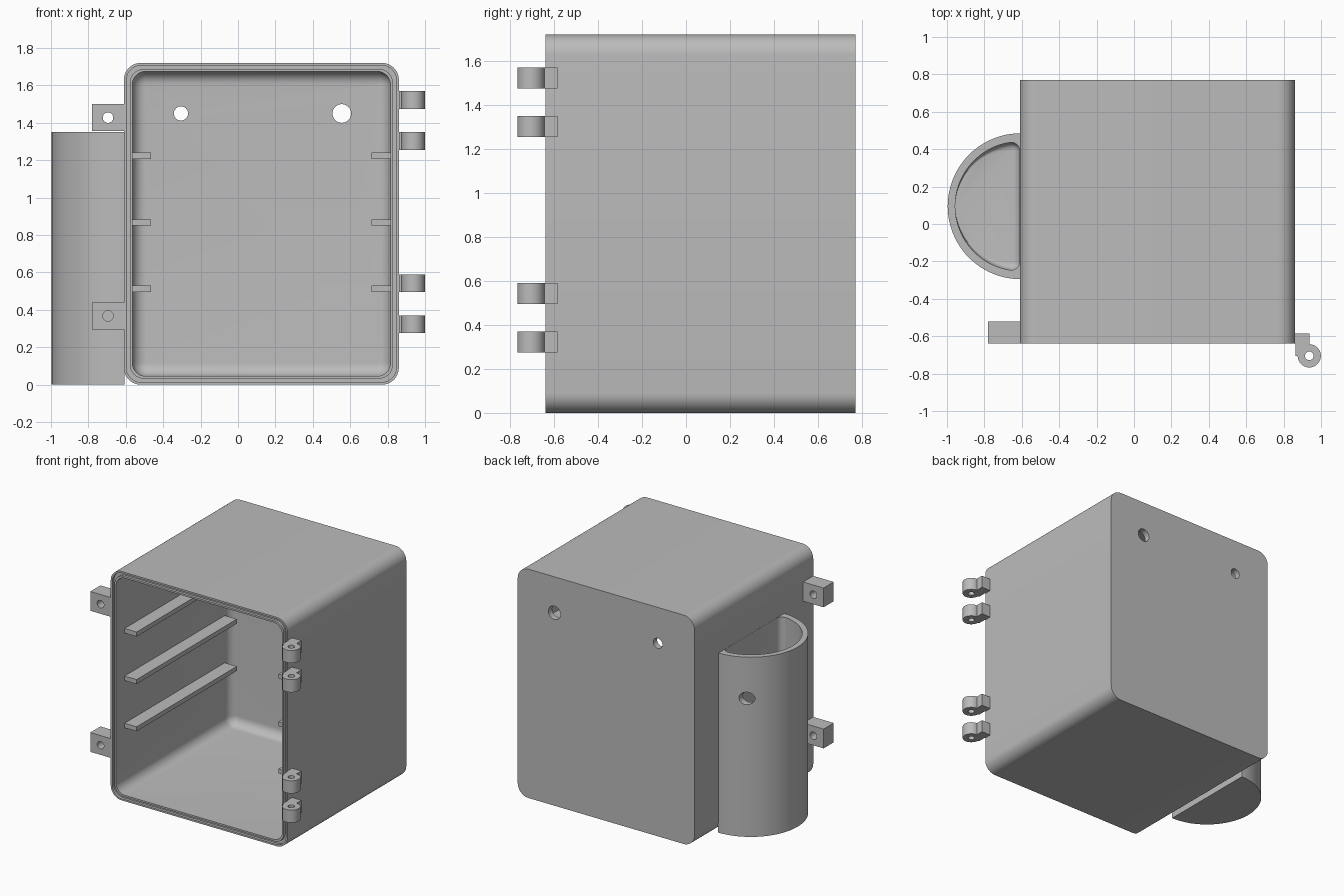
import bpy, bmesh
from math import sin, cos, pi, radians, sqrt, atan2
from mathutils import Matrix, Vector

if "Cube" in bpy.data.objects:
    bpy.data.objects.remove(bpy.data.objects["Cube"], do_unlink=True)

grey = bpy.data.materials.new("light_grey_plastic")
grey.use_nodes = True
tone = (0.5, 0.5, 0.5, 1)
grey.diffuse_color = tone
grey.node_tree.nodes["Principled BSDF"].inputs["Base Color"].default_value = tone


def loft(name, loops):
    """Skin a list of equal-length point loops and cap both ends."""
    bm = bmesh.new()
    rings = [[bm.verts.new(p) for p in loop] for loop in loops]
    n = len(rings[0])
    for a, b in zip(rings, rings[1:]):
        for i in range(n):
            j = (i + 1) % n
            bm.faces.new((a[i], a[j], b[j], b[i]))
    bm.faces.new(rings[0][::-1])
    bm.faces.new(rings[-1])
    bmesh.ops.recalc_face_normals(bm, faces=bm.faces)
    mesh = bpy.data.meshes.new(name)
    bm.to_mesh(mesh)
    bm.free()
    mesh.materials.append(grey)
    obj = bpy.data.objects.new(name, mesh)
    bpy.context.collection.objects.link(obj)
    return obj


def prism(name, outline, z0, z1):
    return loft(name, [[(x, y, z) for x, y in outline] for z in (z0, z1)])


def block(name, x0, x1, y0, y1, z0, z1):
    return prism(name, [(x0, y0), (x1, y0), (x1, y1), (x0, y1)], z0, z1)


def drill(obj, centre, axis, radius, length):
    """Cut a round hole and discard the cutter."""
    turn = Vector(axis).to_track_quat("Z", "Y").to_matrix().to_4x4()
    ring = [(radius * cos(2 * pi * i / 32), radius * sin(2 * pi * i / 32)) for i in range(32)]
    cutter = prism("hole_cutter", ring, -length / 2, length / 2)
    cutter.hide_render = True
    cutter.data.transform(Matrix.Translation(centre) @ turn)
    mod = obj.modifiers.new("hole", "BOOLEAN")
    mod.operation = "DIFFERENCE"
    mod.solver = "EXACT"
    mod.object = cutter
    bpy.context.view_layer.objects.active = obj
    bpy.ops.object.modifier_apply(modifier=mod.name)
    bpy.data.objects.remove(cutter, do_unlink=True)


# Box shell: rounded rectangles lofted along y, round the rim and into the cavity
LEFT, RIGHT, FRONT, BACK, TOP = -0.61, 0.86, -0.64, 0.77, 1.72
WALL, FILLET = 0.045, 0.07


def box_loop(inset, radius, y):
    x0, x1 = LEFT + inset + radius, RIGHT - inset - radius
    z0, z1 = inset + radius, TOP - inset - radius
    corners = [(x1, z1, 0), (x0, z1, 90), (x0, z0, 180), (x1, z0, 270)]
    pts = []
    for cx, cz, start in corners:
        for k in range(11):
            a = radians(start + 9 * k)
            pts.append((cx + radius * cos(a), y, cz + radius * sin(a)))
    return pts


rim = [(0, 0.09, BACK), (0, 0.09, FRONT), (0.013, 0.08, FRONT), (0.013, 0.08, FRONT + 0.02),
       (0.032, 0.075, FRONT + 0.02), (0.032, 0.075, FRONT), (WALL, FILLET + 0.002, FRONT)]
floor_y = BACK - WALL
for k in range(9):
    a = radians(90 * k / 8)
    step = FILLET * (1 - cos(a))
    rim.append((WALL + step, FILLET + 0.002 - step, floor_y - FILLET * (1 - sin(a))))
box = loft("box_shell", [box_loop(*r) for r in rim])
drill(box, (-0.305, 0.75, 1.45), (0, 1, 0), 0.038, 0.3)
drill(box, (0.555, 0.75, 1.45), (0, 1, 0), 0.05, 0.3)

# Half-round cup on the left side
CUP_Y, CUP_R, CUP_TOP, CUP_FILLET = 0.095, 0.39, 1.35, 0.045


def cup_loop(radius, flat_x, corner, z):
    rise = sqrt((radius - corner) ** 2 - corner ** 2)
    end = atan2(rise, -corner)
    pts = []
    for k in range(9):
        a = end * k / 8
        pts.append((flat_x - corner + corner * cos(a), rise + corner * sin(a)))
    for k in range(1, 48):
        a = end + 2 * (pi - end) * k / 48
        pts.append((flat_x + radius * cos(a), radius * sin(a)))
    for k in range(9):
        a = end * (k / 8 - 1)
        pts.append((flat_x - corner + corner * cos(a), -rise + corner * sin(a)))
    return [(x, CUP_Y + y, z) for x, y in pts]


cup_rings = [cup_loop(CUP_R, LEFT + 0.004, 0.001, 0),
             cup_loop(CUP_R, LEFT + 0.004, 0.001, CUP_TOP)]
for k in range(9):
    a = radians(90 * k / 8)
    step = CUP_FILLET * (1 - cos(a))
    depth = CUP_TOP if k == 0 else WALL + CUP_FILLET * (1 - sin(a))
    if k == 0:
        cup_rings.append(cup_loop(CUP_R - WALL, LEFT - 0.001, CUP_FILLET + 0.001, CUP_TOP))
        depth = WALL + CUP_FILLET
    cup_rings.append(cup_loop(CUP_R - WALL - step, LEFT - 0.001 - step,
                              CUP_FILLET + 0.001 - step, depth))
cup = loft("side_cup", cup_rings)
drill(cup, (-0.805, 0.45, 1.04), (0, 1, 0), 0.047, 0.3)
for part in (box, cup):
    drill(part, (LEFT, CUP_Y, 0.46), (1, 0, 0), 0.045, 0.2)

# Shelf rails inside the cavity
for level, z in zip(("lower", "middle", "upper"), (0.495, 0.85, 1.207)):
    block(level + "_left_rail", LEFT + 0.04, -0.465, -0.54, 0.65, z, z + 0.034)
    block(level + "_right_rail", 0.715, RIGHT - 0.04, -0.54, 0.65, z, z + 0.034)

# Latch lugs on the left front edge
for level, z in (("lower", 0.295), ("upper", 1.355)):
    lug = block(level + "_latch_lug", -0.78, LEFT + 0.01, FRONT, -0.52, z, z + 0.145)
    drill(lug, (-0.695, -0.58, z + 0.0725), (0, 1, 0), 0.028, 0.4)

# Hinge knuckles on the right front edge
PIN_X, PIN_Y, PIN_R = 0.937, -0.705, 0.062
outline = [(PIN_X + PIN_R * cos(radians(a)), PIN_Y + PIN_R * sin(radians(a)))
           for a in range(90, -181, -9)]
outline += [(RIGHT + 0.004, PIN_Y), (RIGHT + 0.004, FRONT), (RIGHT - 0.005, FRONT + 0.001),
            (RIGHT - 0.005, -0.585), (PIN_X, -0.585)]
for i, z in enumerate((0.275, 0.495, 1.255, 1.475)):
    knuckle = prism(f"hinge_knuckle_{i + 1}", outline, z, z + 0.095)
    drill(knuckle, (PIN_X, PIN_Y, z + 0.05), (0, 0, 1), 0.023, 0.3)

# Smooth curved walls, keep hard edges
bpy.ops.object.select_all(action="DESELECT")
for obj in bpy.context.collection.objects:
    if obj.type == "MESH" and obj.data.materials and obj.data.materials[0] == grey:
        obj.select_set(True)
        bpy.context.view_layer.objects.active = obj
bpy.ops.object.shade_smooth_by_angle(angle=radians(30))
